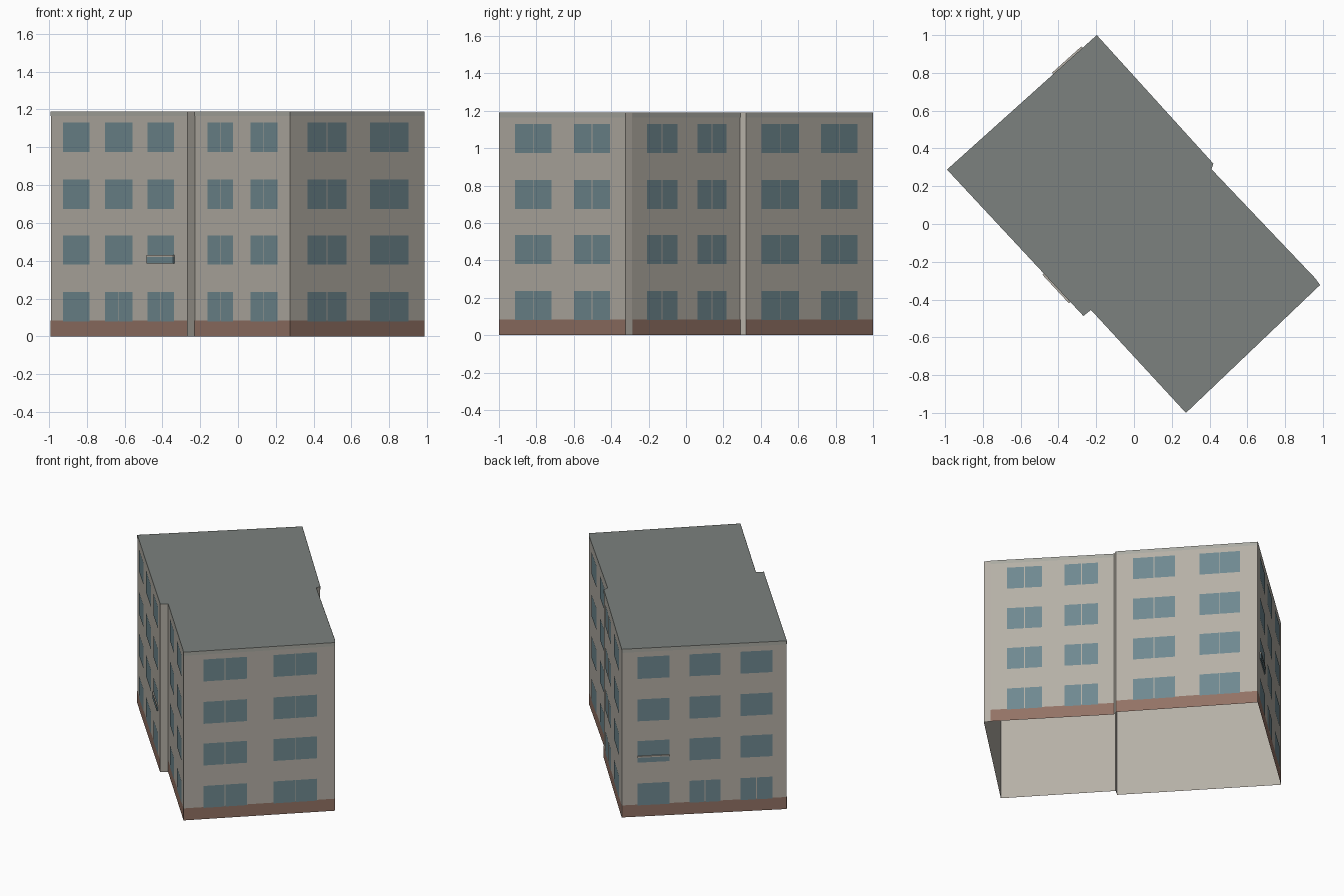
import bpy, bmesh
from mathutils import Vector

if "Cube" in bpy.data.objects:
    bpy.data.objects.remove(bpy.data.objects["Cube"])

HEIGHT = 1.19
A, B, C = (-0.197, 1.0), (-0.99, 0.288), (-0.268, -0.487)
D, E, F = (-0.228, -0.455), (0.275, -1.0), (0.985, -0.323)
G, H, I = (0.96, -0.288), (0.41, 0.29), (0.42, 0.32)
FOOTPRINT = [A, B, C, D, E, F, G, H, I]          # counter-clockwise
FLOORS = [0.08, 0.38, 0.675, 0.975]
WIN_H = 0.155


def material(name, rgb):
    m = bpy.data.materials.new(name)
    m.diffuse_color = (*rgb, 1)
    m.use_nodes = True
    m.node_tree.nodes["Principled BSDF"].inputs["Base Color"].default_value = m.diffuse_color
    return m


WALL = material("plaster", (0.46, 0.43, 0.38))
TRIM = material("trim", (0.40, 0.40, 0.36))
ROOF = material("roofing", (0.20, 0.22, 0.21))
GLASS = material("glass", (0.16, 0.25, 0.28))
BRICK = material("brick", (0.29, 0.17, 0.13))


def finish(name, bm, mat):
    me = bpy.data.meshes.new(name)
    bm.to_mesh(me)
    bm.free()
    me.materials.append(mat)
    ob = bpy.data.objects.new(name, me)
    bpy.context.collection.objects.link(ob)
    return ob


def wall_point(p, q, t, z, out):
    """Point a fraction t along wall p-q, at height z, pushed outwards."""
    p, q = Vector((*p, 0)), Vector((*q, 0))
    d = (q - p).normalized()
    return p.lerp(q, t) + Vector((d.y, -d.x, 0)) * out + Vector((0, 0, z))


def panel(bm, p, q, t0, t1, z0, z1, out):
    corners = [(t0, z0), (t1, z0), (t1, z1), (t0, z1)]
    bm.faces.new([bm.verts.new(wall_point(p, q, t, z, out)) for t, z in corners])


def box(bm, p, q, t0, t1, z0, z1, depth):
    corners = [(t0, z0), (t1, z0), (t1, z1), (t0, z1)]
    back = [bm.verts.new(wall_point(p, q, t, z, 0)) for t, z in corners]
    front = [bm.verts.new(wall_point(p, q, t, z, depth)) for t, z in corners]
    bm.faces.new(front)
    for i in range(4):
        j = (i + 1) % 4
        bm.faces.new([back[i], back[j], front[j], front[i]])


# Outer walls, open at the bottom
bm = bmesh.new()
n = len(FOOTPRINT)
low = [bm.verts.new((x, y, 0)) for x, y in FOOTPRINT]
high = [bm.verts.new((x, y, HEIGHT)) for x, y in FOOTPRINT]
for i in range(n):
    j = (i + 1) % n
    bm.faces.new([low[i], low[j], high[j], high[i]])
finish("walls", bm, WALL)

# Flat roof
bm = bmesh.new()
bm.faces.new([bm.verts.new((x, y, HEIGHT)) for x, y in FOOTPRINT])
finish("roof", bm, ROOF)

# Main walls: ends, window spans along the wall, planter column
SIDES = {
    "back_left": (A, B, [(.095, .29), (.41, .60), (.72, .915)], 0),
    "front_left": (B, C, [(.093, .284), (.40, .60), (.71, .905)], 2),
    "front_left_step": (D, E, [(.135, .405), (.585, .87)], None),
    "front_right": (E, F, [(.13, .417), (.595, .88)], None),
    "back_right_step": (G, H, [(.135, .415), (.60, .87)], None),
    "back_right": (I, A, [(.12, .417), (.59, .875)], None),
}

for side, (p, q, spans, planter) in SIDES.items():
    gap = 0.003 / (Vector(q) - Vector(p)).length

    # Brick plinth and roof-edge trim
    bm = bmesh.new()
    panel(bm, p, q, 0, 1, 0, 0.085, 0.001)
    finish(side + "_plinth", bm, BRICK)
    bm = bmesh.new()
    panel(bm, p, q, 0, 1, 1.165, HEIGHT, 0.001)
    finish(side + "_roof_trim", bm, TRIM)

    # Windows, most of them in two panes
    bm = bmesh.new()
    for row, z in enumerate(FLOORS):
        for col, (t0, t1) in enumerate(spans):
            has_planter = row == 1 and col == planter
            z0 = 0.43 if has_planter else z
            if len(spans) == 2 or (row == 0 and col > 0):
                mid = (t0 + t1) / 2
                panel(bm, p, q, t0, mid - gap, z0, z + WIN_H, 0.002)
                panel(bm, p, q, mid + gap, t1, z0, z + WIN_H, 0.002)
            else:
                panel(bm, p, q, t0, t1, z0, z + WIN_H, 0.002)
    finish(side + "_windows", bm, GLASS)

    # Shallow balcony front with a pale rail under one window
    if planter is not None:
        t0, t1 = spans[planter]
        bm = bmesh.new()
        box(bm, p, q, t0, t1, 0.385, 0.42, 0.008)
        finish(side + "_balcony_front", bm, GLASS)
        bm = bmesh.new()
        box(bm, p, q, t0, t1, 0.42, 0.43, 0.01)
        finish(side + "_balcony_rail", bm, WALL)
